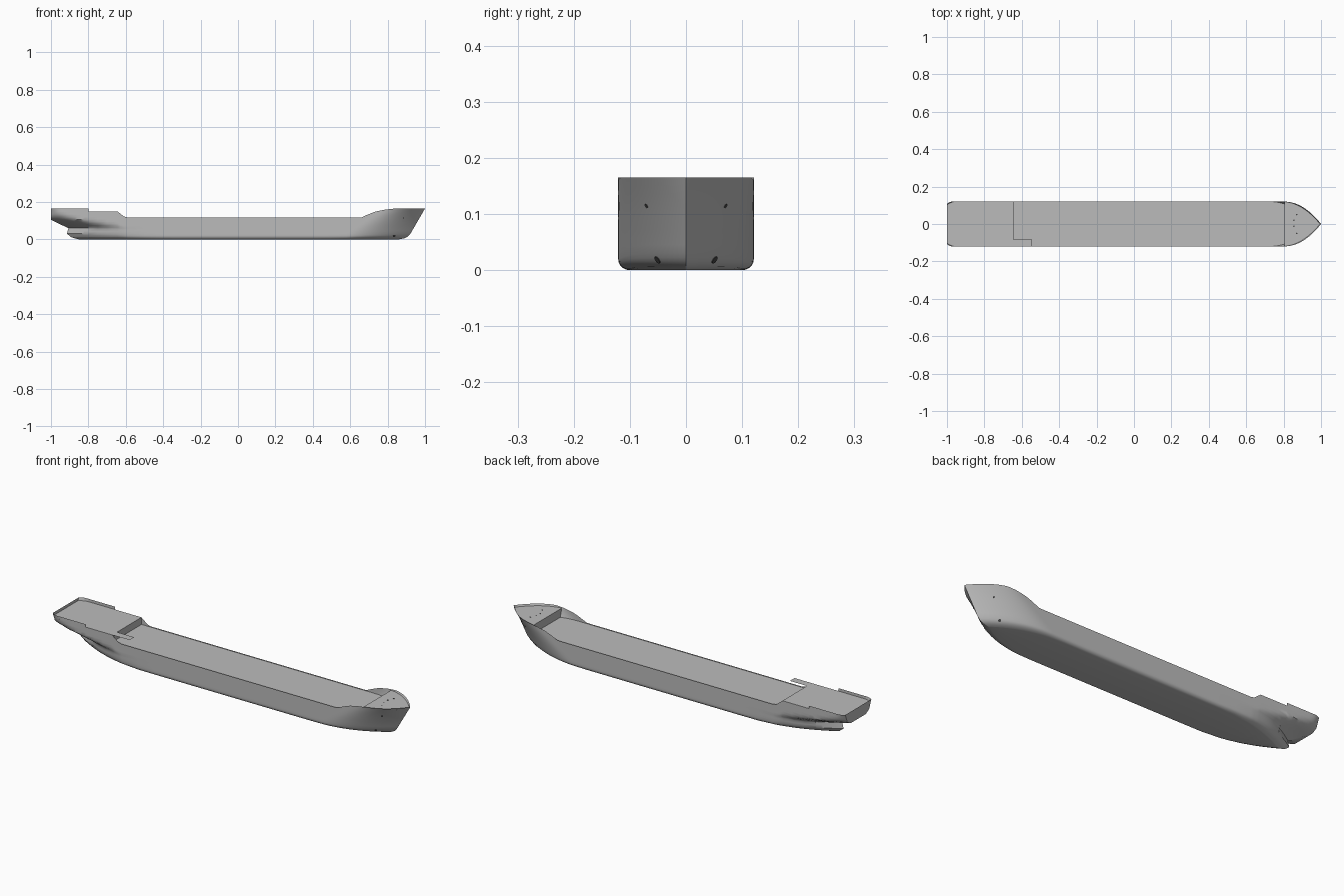
import bpy, bmesh
from mathutils import Vector

cube = bpy.data.objects.get("Cube")
if cube:
    bpy.data.objects.remove(cube, do_unlink=True)

HALF, TOP, BILGE = 0.121, 0.165, 0.02


def make_material(name, value):
    m = bpy.data.materials.new(name)
    m.use_nodes = True
    colour = (value, value, value, 1)
    m.diffuse_color = colour
    m.node_tree.nodes["Principled BSDF"].inputs["Base Color"].default_value = colour
    return m


grey = make_material("hull grey", 0.5)
dark = make_material("opening dark grey", 0.06)


def lerp_table(table, v):
    if v <= table[0][0]:
        return table[0][1]
    for (a, p), (b, q) in zip(table, table[1:]):
        if v <= b:
            return p + (q - p) * (v - a) / (b - a)
    return table[-1][1]


# Hull lines by height: end profiles, taper lengths, transom width
STEM = [(0, .86), (.006, .89), (.015, .908), (.03, .922), (.165, 1)]
STERN = [(0, -.85), (.01, -.89), (.03, -.915), (.06, -.907), (.08, -.95), (.105, -1)]
BOW_LEN = [(0, .36), (.06, .31), (.115, .26), (.165, .21)]
STERN_LEN = [(0, .4), (.06, .34), (.1, .2), (.13, .07), (.165, .035)]
TRANSOM = [(.06, 0), (.08, .015), (.1, .055), (.12, .09), (.165, .108)]
# Top edge of the shell along the length
SHEER = [(-.8, .165), (-.799, .15), (-.645, .15), (-.63, .138), (-.61, .122), (-.59, .117),
         (.66, .117), (.69, .131), (.73, .147), (.78, .158), (.84, .165)]


def half_breadth(x, z):
    """Half width of the hull at length x and height z."""
    u = min(1, max(0, (lerp_table(STEM, z) - x) / lerp_table(BOW_LEN, z)))
    w = min(1, max(0, (x - lerp_table(STERN, z)) / lerp_table(STERN_LEN, z)))
    end = lerp_table(TRANSOM, z)
    y = (1 - (1 - u) ** 2.2) * (end + (HALF - end) * (1 - (1 - w) ** 2))
    if z < BILGE:
        corner = BILGE - (BILGE ** 2 - (BILGE - z) ** 2) ** 0.5
        y -= corner * y / HALF
    return y


def finish(bm, name, mat=grey, smooth=False):
    bmesh.ops.remove_doubles(bm, verts=bm.verts, dist=1e-5)
    bmesh.ops.recalc_face_normals(bm, faces=bm.faces)
    mesh = bpy.data.meshes.new(name)
    bm.to_mesh(mesh)
    bm.free()
    mesh.materials.append(mat)
    ob = bpy.data.objects.new(name, mesh)
    bpy.context.collection.objects.link(ob)
    if smooth:
        bpy.ops.object.select_all(action='DESELECT')
        ob.select_set(True)
        bpy.context.view_layer.objects.active = ob
        bpy.ops.object.shade_smooth_by_angle(angle=0.6)
    return ob


def quad_grid(bm, rows):
    grid = [[bm.verts.new(p) for p in row] for row in rows]
    for a, b in zip(grid, grid[1:]):
        for i in range(len(a) - 1):
            bm.faces.new((a[i], a[i + 1], b[i + 1], b[i]))


# Hull shell: waterlines lofted from stern to stem, then joined across
MID = [-.8, -.799, -.75, -.7, -.645, -.63, -.61, -.59, -.5, -.4, -.2, 0, .2, .4, .5, .58]
LEVELS = [0, .0007, .0025, .006, .011, .016, .022, .03, .045, .06, .07, .08,
          .092, .105, .12, .135, .15, .165]
AFT, FORE = 14, 30


def waterline(level):
    first, last = lerp_table(STERN, level), lerp_table(STEM, level)
    xs = [first + (MID[0] - first) * (i / AFT) ** 1.5 for i in range(AFT)] + MID
    xs += [last - (last - MID[-1]) * (1 - i / FORE) ** 1.5 for i in range(1, FORE + 1)]
    pts = []
    for x in xs:
        z = level * lerp_table(SHEER, x) / TOP
        pts.append(Vector((x, half_breadth(x, z), z)))
    return pts


lines = [waterline(v) for v in LEVELS]
mirror = [[Vector((p.x, -p.y, p.z)) for p in row] for row in lines]
bm = bmesh.new()
quad_grid(bm, lines)
quad_grid(bm, mirror)
quad_grid(bm, [lines[0], mirror[0]])
quad_grid(bm, [[r[0] for r in lines], [r[0] for r in mirror]])
bmesh.ops.dissolve_degenerate(bm, dist=1e-6, edges=bm.edges)
finish(bm, "hull_shell", smooth=True)


# Decks fitted inside the shell
def deck(name, x0, x1, z, steps=24):
    xs = [x0 + (x1 - x0) * i / steps for i in range(steps + 1)]
    bm = bmesh.new()
    quad_grid(bm, [[(x, s * half_breadth(x, z), z) for x in xs] for s in (-1, 1)])
    bmesh.ops.dissolve_degenerate(bm, dist=1e-6, edges=bm.edges)
    finish(bm, name)


POOP_X, FORE_X = -.645, .805
MAIN_Z, POOP_Z, FORE_Z = .113, .15, .156
deck("main_deck", POOP_X, FORE_X, MAIN_Z, 40)
deck("poop_deck", -1, POOP_X, POOP_Z, 60)
deck("forecastle_deck", FORE_X, lerp_table(STEM, FORE_Z), FORE_Z)


# Bulkheads closing the raised decks
def bulkhead(name, x, z0, z1):
    bm = bmesh.new()
    quad_grid(bm, [[(x, s * half_breadth(x, z), z) for z in (z0, z1)] for s in (-1, 1)])
    finish(bm, name)


bulkhead("poop_bulkhead", POOP_X, MAIN_Z, POOP_Z)
bulkhead("forecastle_bulkhead", FORE_X, MAIN_Z, FORE_Z)

# Side walkway reaching forward from the poop deck on the right
bm = bmesh.new()
quad_grid(bm, [[(x, y, POOP_Z) for x in (POOP_X, -.545)] for y in (-HALF, -.082)])
finish(bm, "right_walkway")


# Small round openings, drawn as thin plates
def disc(name, centre, normal, radius):
    bm = bmesh.new()
    bmesh.ops.create_cone(bm, cap_ends=True, segments=16, radius1=radius,
                          radius2=radius, depth=.002)
    turn = Vector(normal).to_track_quat('Z', 'Y').to_matrix()
    bmesh.ops.rotate(bm, matrix=turn, verts=bm.verts)
    bmesh.ops.translate(bm, vec=centre, verts=bm.verts)
    finish(bm, name, dark)


def side_opening(name, x, z, radius):
    e = .002
    slope_x = (half_breadth(x + e, z) - half_breadth(x - e, z)) / (2 * e)
    slope_z = (half_breadth(x, z + e) - half_breadth(x, z - e)) / (2 * e)
    for side, s in (("left", 1), ("right", -1)):
        disc(side + "_" + name, (x, s * half_breadth(x, z), z),
             (-slope_x, s, -slope_z), radius)


side_opening("thruster_tunnel", .835, .018, .007)
side_opening("hawse_hole", .885, .114, .004)
for i, (x, y) in enumerate([(.87, .05), (.87, -.05), (.855, .02), (.855, -.012)]):
    disc("deck_pipe_%d" % (i + 1), (x, y, FORE_Z), (0, 0, 1), .004)
